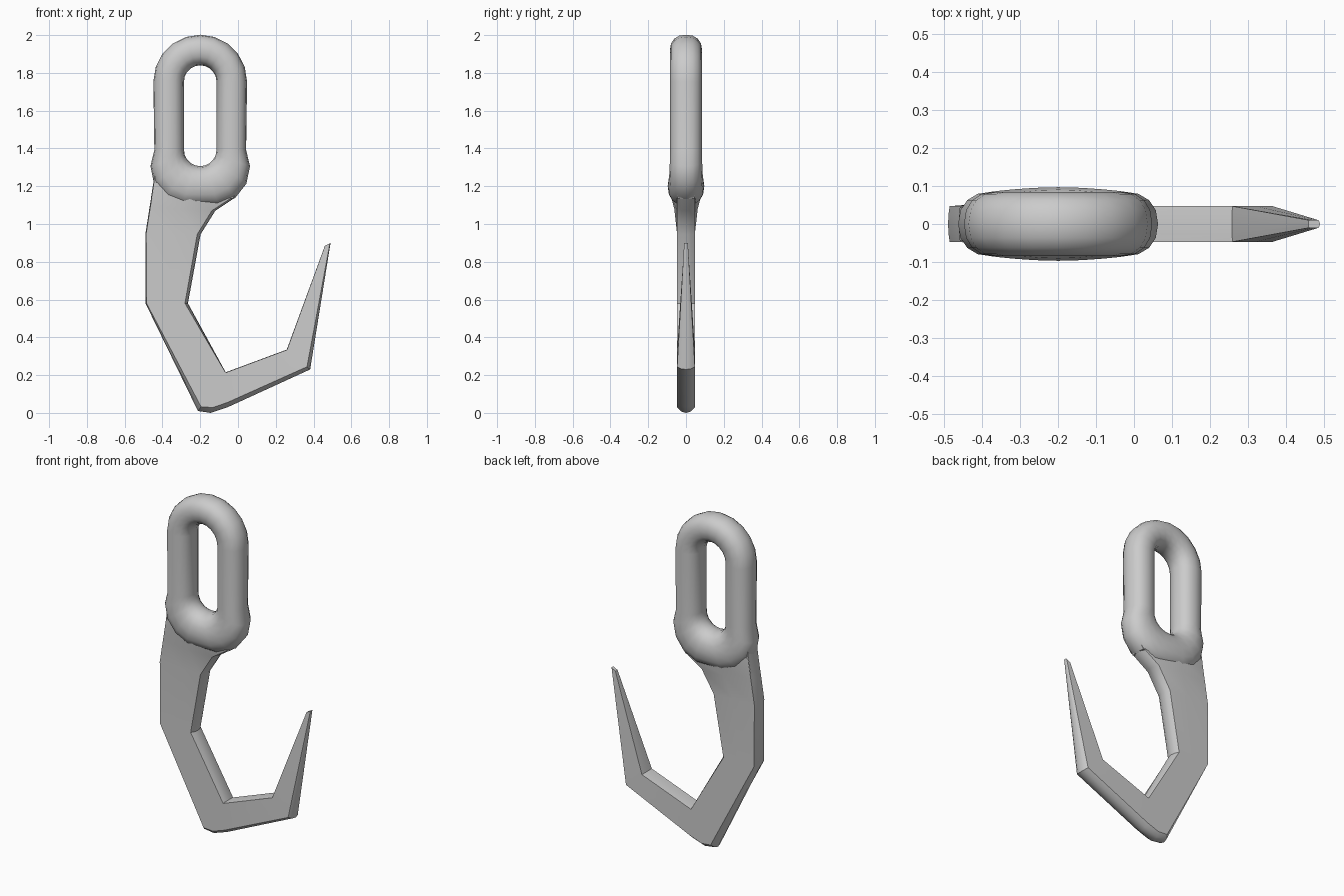
import bpy, bmesh, math
from mathutils import Vector

if "Cube" in bpy.data.objects:
    bpy.data.objects.remove(bpy.data.objects["Cube"])


def skin(name, rings, closed):
    """Join equal-length point rings into one smooth-by-angle mesh."""
    bm = bmesh.new()
    vs = [[bm.verts.new(p) for p in r] for r in rings]
    n = len(rings[0])
    for i in range(len(rings) if closed else len(rings) - 1):
        a, b = vs[i], vs[(i + 1) % len(vs)]
        for j in range(n):
            k = (j + 1) % n
            bm.faces.new((a[j], a[k], b[k], b[j]))
    if not closed:
        bm.faces.new(vs[0])
        bm.faces.new(vs[-1][::-1])
    bmesh.ops.remove_doubles(bm, verts=bm.verts[:], dist=0.0005)
    bmesh.ops.recalc_face_normals(bm, faces=bm.faces[:])
    me = bpy.data.meshes.new(name)
    bm.to_mesh(me)
    bm.free()
    ob = bpy.data.objects.new(name, me)
    bpy.context.collection.objects.link(ob)
    bpy.ops.object.select_all(action='DESELECT')
    ob.select_set(True)
    bpy.context.view_layer.objects.active = ob
    bpy.ops.object.shade_smooth_by_angle(angle=math.radians(32))
    return ob


def section(ox, oz, ix, iz, t, tm, bo, bi):
    """Flat bar section: outer/inner edge points, edge and middle half
    thickness, and how far the outer and inner edges are rounded."""
    o, i = Vector((ox, 0, oz)), Vector((ix, 0, iz))
    d = (o - i).normalized()
    m = (o + i) / 2
    y = Vector((0, 1, 0))
    fo, fi = o - d * bo, i + d * bi
    return [fo + y * t, fo + d * bo * .75 + y * t * .55, o,
            fo + d * bo * .75 - y * t * .55, fo - y * t,
            m - y * tm,
            fi - y * t, fi - d * bi * .75 - y * t * .55, i,
            fi - d * bi * .75 + y * t * .55, fi + y * t,
            m + y * tm]


# hook bar, from below the eye round to the point
T = 0.047
hook = [
    (-0.448, 1.22, 0.012, 1.20, T, .085, .004, .012),
    (-0.455, 1.17, -0.03, 1.13, T, .080, .004, .015),
    (-0.468, 1.09, -0.12, 1.07, T, .062, .004, .018),
    (-0.490, 0.95, -0.198, 0.945, T, T, .004, .018),
    (-0.490, 0.58, -0.265, 0.58, T, T, .006, .016),
    (-0.212, 0.01, -0.065, 0.215, T, T, .028, .002),
    (-0.145, 0.00, -0.065, 0.215, T, T, .030, .002),
    (-0.055, 0.03, -0.065, 0.215, T, T, .025, .002),
    (0.382, 0.23, 0.258, 0.335, T, T, .022, .002),
    (0.490, 0.90, 0.460, 0.885, .010, .010, .004, .001),
]
skin("hook", [section(*h) for h in hook], False)

# cheeks running up both sides of the eye
cheeks = {
    "left_cheek": [(-0.462, 1.13, -0.30, 1.13), (-0.448, 1.22, -0.34, 1.22),
                   (-0.436, 1.33, -0.39, 1.33)],
    "right_cheek": [(-0.025, 1.135, -0.12, 1.13), (0.012, 1.20, -0.06, 1.22),
                    (0.040, 1.32, -0.02, 1.33)],
}
for name, st in cheeks.items():
    skin(name, [section(*s, .045, .045, .003, .003) for s in st], False)

# elongated eye with a heavier bottom
CX, RIN, NS, ARC = -0.2, 0.086, 16, 10
rings = []
for half in (0, 1):
    cz = 1.392 if half else 1.754
    for k in range(ARC + 1):
        a = math.pi * (half + k / ARC)
        s = abs(math.sin(a)) if half else 0
        rout = (0.243 + 0.053 * s + 0.03 * abs(math.sin(2 * a))) if half else 0.248
        hy = 0.085 + 0.012 * s ** 3
        mid, hr = (rout + RIN) / 2, (rout - RIN) / 2
        ring = []
        for j in range(NS):
            b = 2 * math.pi * j / NS
            c, q = math.cos(b), math.sin(b)
            r = mid + hr * math.copysign(abs(c) ** .88, c)
            y = hy * math.copysign(abs(q) ** .88, q)
            ring.append((CX + r * math.cos(a), y, cz + r * math.sin(a)))
        rings.append(ring)
skin("eye", rings, True)
